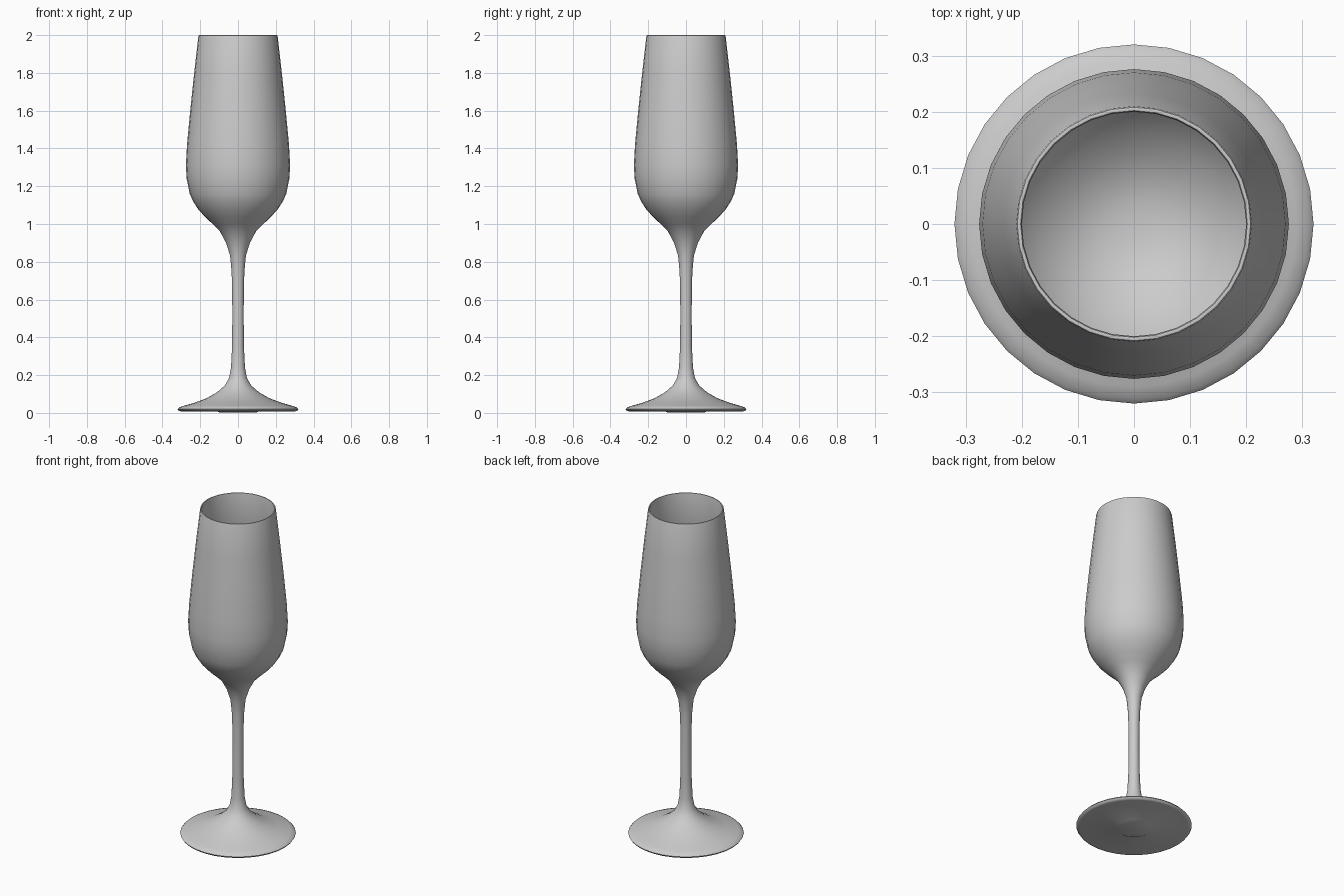
import bpy, bmesh, math

SEGMENTS = 32

# Half-section (radius, height): foot underside, foot, stem, bowl outside
foot_and_stem = [
    (0, 0.003), (0.10, 0.003), (0.11, 0.008), (0.30, 0.008), (0.314, 0.011), (0.32, 0.02),
    (0.312, 0.029), (0.29, 0.037), (0.23, 0.054), (0.165, 0.078), (0.11, 0.11),
    (0.07, 0.145), (0.047, 0.185), (0.037, 0.24), (0.032, 0.34), (0.03, 0.50),
    (0.031, 0.66), (0.034, 0.75), (0.042, 0.833), (0.063, 0.90), (0.095, 0.96),
]
bowl_outside = [
    (0.132, 0.998), (0.172, 1.035), (0.21, 1.077), (0.236, 1.117), (0.255, 1.158),
    (0.272, 1.24), (0.276, 1.31), (0.270, 1.42), (0.253, 1.60), (0.232, 1.80),
    (0.21, 1.993),
]
rim = [(0.208, 1.999), (0.205, 2.0), (0.202, 1.999)]
# Bowl inside follows the outside at wall thickness
bowl_inside = [
    (0.20, 1.993), (0.222, 1.80), (0.243, 1.60), (0.260, 1.42), (0.266, 1.31),
    (0.262, 1.24), (0.245, 1.162), (0.227, 1.124), (0.202, 1.085), (0.165, 1.045),
    (0.122, 1.012), (0.08, 0.99), (0.04, 0.98), (0, 0.978),
]


def lathe(name, profile):
    bm = bmesh.new()
    verts = [bm.verts.new((r, 0, z)) for r, z in profile]
    edges = [bm.edges.new(pair) for pair in zip(verts, verts[1:])]
    bmesh.ops.spin(bm, geom=verts + edges, cent=(0, 0, 0), axis=(0, 0, 1),
                   angle=math.tau, steps=SEGMENTS)
    bmesh.ops.remove_doubles(bm, verts=bm.verts, dist=0.0002)
    bmesh.ops.recalc_face_normals(bm, faces=bm.faces)
    mesh = bpy.data.meshes.new(name)
    bm.to_mesh(mesh)
    bm.free()
    obj = bpy.data.objects.new(name, mesh)
    bpy.context.collection.objects.link(obj)
    bpy.ops.object.select_all(action='DESELECT')
    obj.select_set(True)
    bpy.context.view_layer.objects.active = obj
    bpy.ops.object.shade_smooth_by_angle(angle=math.radians(50))
    return obj


lathe("flute_glass", foot_and_stem + bowl_outside + rim + bowl_inside)
